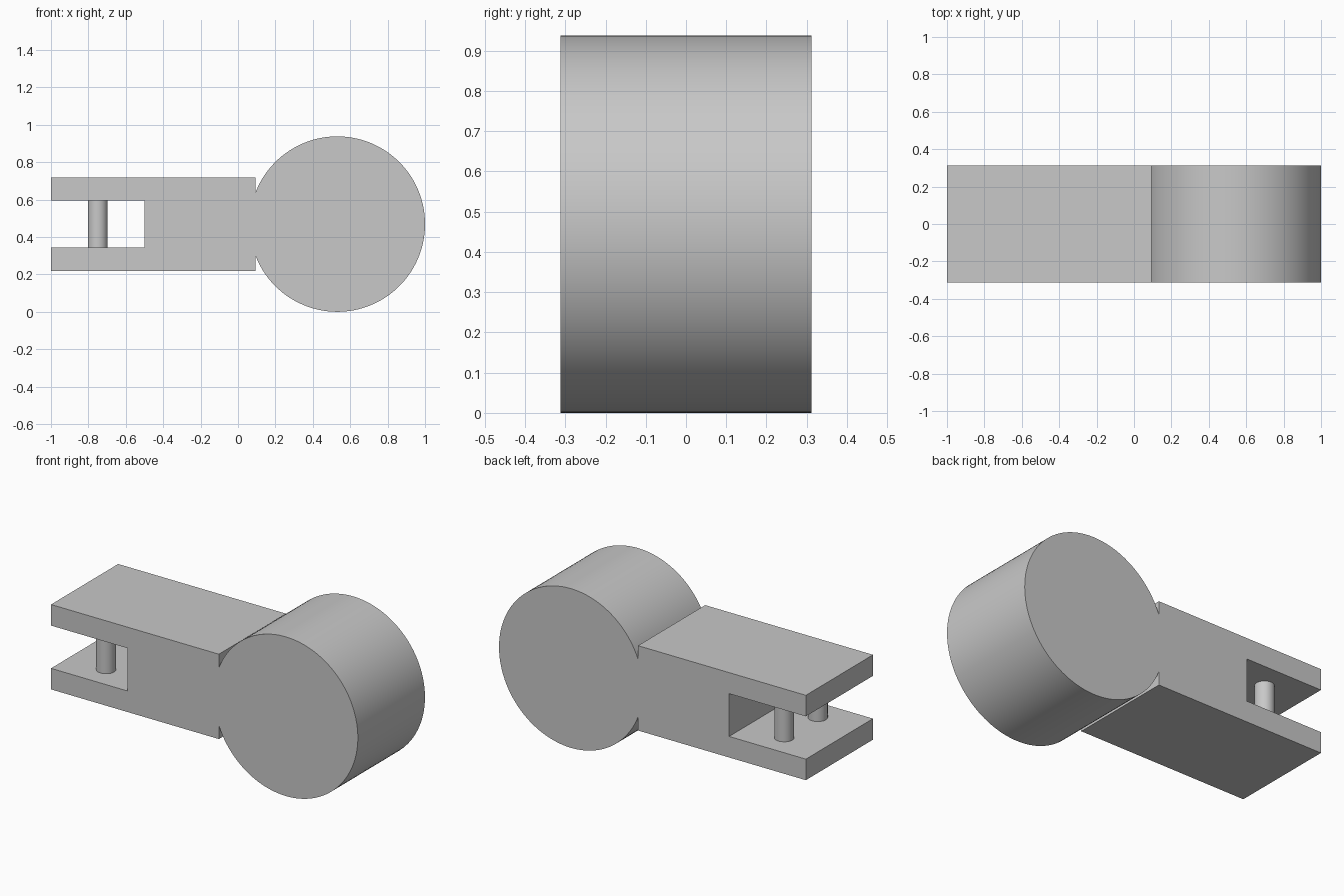
import bpy, bmesh, math
from mathutils import Vector

cube = bpy.data.objects.get("Cube")
if cube:
    bpy.data.objects.remove(cube, do_unlink=True)

grey = bpy.data.materials.new("light grey")
grey.use_nodes = True
colour = (0.58, 0.58, 0.58, 1)
grey.diffuse_color = colour
grey.node_tree.nodes["Principled BSDF"].inputs["Base Color"].default_value = colour

HALF_DEPTH = 0.3125
RADIUS = 0.469
MID_X, MID_Z = 0.531, 0.469
ARM_END = 0.094


def finish(obj):
    obj.data.materials.append(grey)
    bpy.ops.object.select_all(action='DESELECT')
    bpy.context.view_layer.objects.active = obj
    obj.select_set(True)
    bpy.ops.object.shade_smooth_by_angle(angle=math.radians(30))


def extrude_profile(name, profile):
    """Extrude an outline in x and z through the full depth."""
    bm = bmesh.new()
    face = bm.faces.new([bm.verts.new((x, -HALF_DEPTH, z)) for x, z in profile])
    result = bmesh.ops.extrude_face_region(bm, geom=[face])
    verts = [v for v in result["geom"] if isinstance(v, bmesh.types.BMVert)]
    bmesh.ops.translate(bm, verts=verts, vec=Vector((0, 2 * HALF_DEPTH, 0)))
    bmesh.ops.recalc_face_normals(bm, faces=bm.faces)
    mesh = bpy.data.meshes.new(name)
    bm.to_mesh(mesh)
    bm.free()
    obj = bpy.data.objects.new(name, mesh)
    bpy.context.collection.objects.link(obj)
    finish(obj)


# Forked arm joined to the round head: upper half outline, mirrored below
start = math.acos((ARM_END - MID_X) / RADIUS)
STEPS = 48
upper = [(-0.5, 0.126), (-1, 0.126), (-1, 0.25), (ARM_END, 0.25)]
for i in range(STEPS + 1):
    a = start * (1 - i / STEPS)
    upper.append((MID_X + RADIUS * math.cos(a), RADIUS * math.sin(a)))
lower = [(x, -z) for x, z in reversed(upper[:-1])]
extrude_profile("forked_arm_and_round_head", [(x, MID_Z + z) for x, z in upper + lower])

# Two pins across the fork
for name, y in (("front_pin", -HALF_DEPTH / 2), ("back_pin", HALF_DEPTH / 2)):
    bpy.ops.mesh.primitive_cylinder_add(vertices=40, radius=0.053, depth=0.27,
                                        location=(-0.75, y, MID_Z))
    pin = bpy.context.object
    pin.name = name
    finish(pin)
